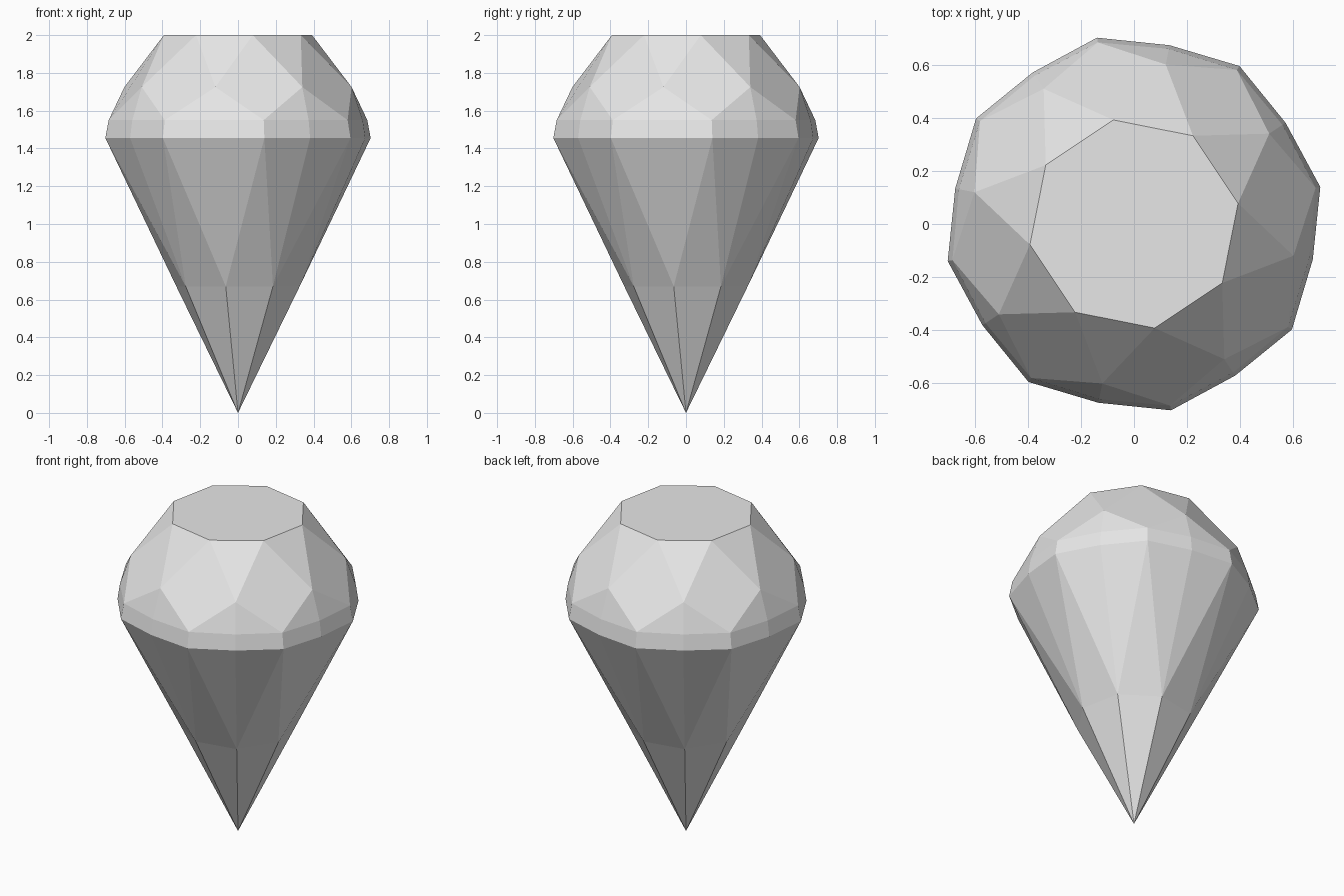
import bpy
import bmesh
from math import cos, sin, radians

cube = bpy.data.objects.get("Cube")
if cube:
    bpy.data.objects.remove(cube, do_unlink=True)

SIDES = 8
STEP = 360 / SIDES
MAIN = STEP / 4            # direction of the main girdle corners
HALF = MAIN + STEP / 2     # direction of the corners in between

stone = bpy.data.materials.new("pale_grey_stone")
stone.use_nodes = True
grey = (0.8, 0.8, 0.8, 1)
stone.diffuse_color = grey
stone.node_tree.nodes["Principled BSDF"].inputs["Base Color"].default_value = grey

bm = bmesh.new()


def ring(radius, z, start):
    """One ring of corners, evenly turned about the z axis."""
    angles = [radians(start + STEP * i) for i in range(SIDES)]
    return [bm.verts.new((radius * cos(a), radius * sin(a), z)) for a in angles]


# Corner rings from the table down to the point
table = ring(0.4, 2.0, MAIN)
crown = ring(0.613, 1.725, HALF)
upper_main = ring(0.698, 1.55, MAIN)
upper_half = ring(0.673, 1.55, HALF)
lower_main = ring(0.716, 1.455, MAIN)
lower_half = ring(0.687, 1.455, HALF)
pavilion = ring(0.333, 0.67, HALF)
tip = bm.verts.new((0, 0, 0))

bm.faces.new(table)
for i in range(SIDES):
    n = (i + 1) % SIDES
    p = i - 1
    facets = [
        # Crown: star, kite and two upper girdle facets
        (table[i], crown[i], table[n]),
        (table[i], crown[p], upper_main[i], crown[i]),
        (crown[i], upper_main[i], upper_half[i]),
        (crown[i], upper_half[i], upper_main[n]),
        # Girdle band
        (upper_main[i], lower_main[i], lower_half[i], upper_half[i]),
        (upper_half[i], lower_half[i], lower_main[n], upper_main[n]),
        # Pavilion: lower girdle facets, main facet and point facet
        (lower_main[i], pavilion[i], lower_half[i]),
        (lower_half[i], pavilion[i], lower_main[n]),
        (lower_main[i], pavilion[p], pavilion[i]),
        (pavilion[p], tip, pavilion[i]),
    ]
    for corners in facets:
        bm.faces.new(corners)

bmesh.ops.recalc_face_normals(bm, faces=bm.faces)
mesh = bpy.data.meshes.new("cut_gem")
bm.to_mesh(mesh)
bm.free()
mesh.materials.append(stone)
gem = bpy.data.objects.new("cut_gem", mesh)
bpy.context.collection.objects.link(gem)
